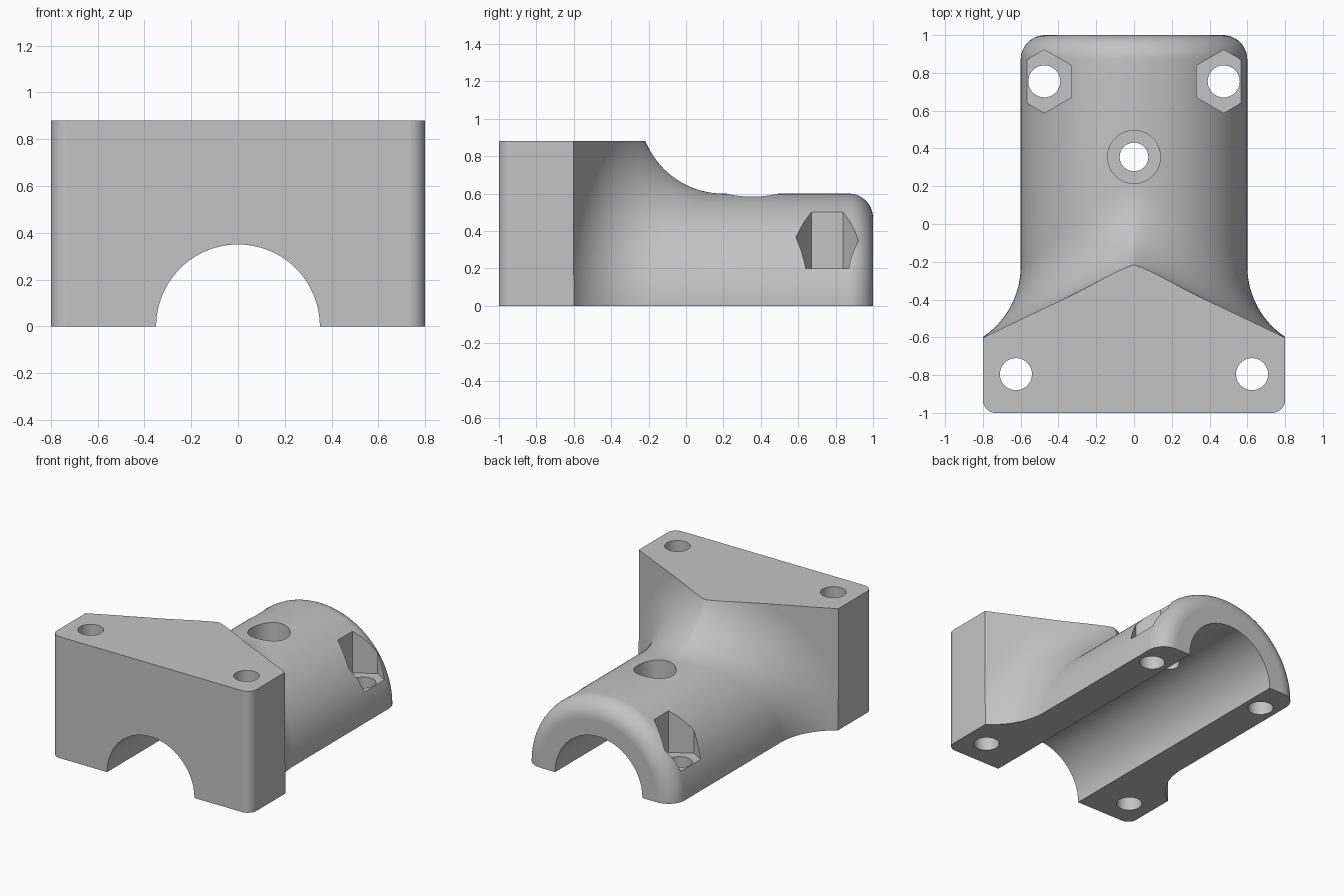
import bpy, bmesh
from math import sin, cos, pi, sqrt
from mathutils import Vector

if "Cube" in bpy.data.objects:
    bpy.data.objects.remove(bpy.data.objects["Cube"])

BARREL, BORE, FILLET, EDGE, CORNER = 0.6, 0.35, 0.45, 0.13, 0.07
TOP, BACK, FRONT, SIDE, STEPS = 0.88, 1.0, -1.0, 0.8, 96

grey = bpy.data.materials.new("light_grey")
grey.use_nodes = True
colour = (0.55, 0.55, 0.55, 1)
grey.diffuse_color = colour
grey.node_tree.nodes["Principled BSDF"].inputs["Base Color"].default_value = colour


def section(theta):
    """Closed radial section: bore, rounded back edge, barrel, fillet, wedge face."""
    radial = Vector((cos(theta), 0, round(sin(theta), 9)))
    along = Vector((0, 1, 0))
    pts = [radial * BORE + along * FRONT, radial * BORE + along * BACK]
    for i in range(13):
        a = pi / 2 * i / 12
        pts.append(radial * (BARREL - EDGE + EDGE * sin(a))
                   + along * (BACK - EDGE + EDGE * cos(a)))
    # rolling-ball fillet between the barrel and the sloped wedge face
    centre = radial * (BARREL + FILLET)
    bend = sqrt(centre.x ** 2 + 0.226 ** 2)
    centre.y = 0.313 - 0.5 * bend
    normal = Vector((0.5 * centre.x / bend, 1, 0)).normalized()
    angle = radial.angle(normal)
    for i in range(25):
        t = i / 24
        d = (radial * sin((1 - t) * angle) + normal * sin(t * angle)) / sin(angle)
        pts.append(centre - d * FILLET)
    outward = (radial - normal * radial.dot(normal)).normalized()
    pts.append(pts[-1] + outward * 0.6)
    pts.append(Vector((pts[-1].x, FRONT, pts[-1].z)))
    return pts


def bisect(bm, faces, point, normal, clear):
    bm.normal_update()
    edges = {e for f in faces for e in f.edges}
    verts = {v for f in faces for v in f.verts}
    bmesh.ops.bisect_plane(bm, geom=list(verts) + list(edges) + list(faces), dist=1e-5,
                           plane_co=point, plane_no=normal, clear_outer=clear)


def slice_off(bm, point, normal):
    """Remove everything beyond a plane and close the cut."""
    bisect(bm, bm.faces[:], point, normal, True)
    bmesh.ops.holes_fill(bm, edges=[e for e in bm.edges if e.is_boundary])


def circle(cx, cy, r, sides, turn=0.0):
    return [Vector((cx + r * cos(turn + 2 * pi * i / sides),
                    cy + r * sin(turn + 2 * pi * i / sides), 0)) for i in range(sides)]


def column_faces(bm, outline, planes):
    """Faces overlapping the outline's bounds and lying within all the planes."""
    x0, x1 = min(p.x for p in outline), max(p.x for p in outline)
    y0, y1 = min(p.y for p in outline), max(p.y for p in outline)
    found = []
    for f in bm.faces:
        pts = [v.co for v in f.verts]
        if (min(p.x for p in pts) < x1 and max(p.x for p in pts) > x0
                and min(p.y for p in pts) < y1 and max(p.y for p in pts) > y0
                and all((p - o).dot(n) < 2e-5 for o, n in planes for p in pts)):
            found.append(f)
    return found


def drill(bm, outline, floor=None):
    """Cut a vertical hole, right through or down to a flat floor."""
    planes = []
    if floor is not None:
        planes.append((Vector((0, 0, floor)), Vector((0, 0, -1))))
    for a, b in zip(outline, outline[1:] + outline[:1]):
        planes.append((a, Vector((b.y - a.y, a.x - b.x, 0)).normalized()))
    for i, (point, normal) in enumerate(planes):
        bisect(bm, column_faces(bm, outline, planes[:i]), point, normal, False)
    inner = set(column_faces(bm, outline, planes))
    rim = {e for f in inner for e in f.edges
           if sum(g in inner for g in e.link_faces) == 1}
    bmesh.ops.delete(bm, geom=list(inner), context="FACES")

    def bottom(v):
        return sqrt(max(0, BORE ** 2 - v.co.x ** 2)) if floor is None else floor

    # hole walls drop from the upper rim
    upper = [e for e in rim if max(v.co.z - bottom(v) for v in e.verts) > 1e-3]
    walls = bmesh.ops.extrude_edge_only(bm, edges=upper)["geom"]
    for v in walls:
        if isinstance(v, bmesh.types.BMVert):
            v.co.z = bottom(v)
    bmesh.ops.remove_doubles(bm, verts=bm.verts[:], dist=6e-5)
    if floor is not None:
        bmesh.ops.holes_fill(bm, edges=[e for e in bm.edges if e.is_boundary and all(
            abs(v.co.z - floor) < 1e-4 for v in e.verts)])


# Body swept half a turn around the bore axis
bm = bmesh.new()
rings = [[bm.verts.new(p) for p in section(pi * i / STEPS)] for i in range(STEPS + 1)]
for a, b in zip(rings, rings[1:]):
    for i in range(len(a)):
        j = (i + 1) % len(a)
        bm.faces.new((a[i], a[j], b[j], b[i]))
bm.faces.new(rings[0][::-1])
bm.faces.new(rings[-1])

# Flat top and sides, rounded front corners
slice_off(bm, Vector((0, 0, TOP)), Vector((0, 0, 1)))
for s in (-1, 1):
    slice_off(bm, Vector((s * SIDE, 0, 0)), Vector((s, 0, 0)))
    for i in range(1, 8):
        a = pi / 2 * i / 8
        normal = Vector((s * cos(a), -sin(a), 0))
        pivot = Vector((s * (SIDE - CORNER), FRONT + CORNER, 0))
        slice_off(bm, pivot + normal * CORNER, normal)

# Bolt holes and hexagonal nut pockets
for s in (-1, 1):
    drill(bm, circle(s * 0.625, -0.795, 0.085, 32))
    drill(bm, circle(s * 0.475, 0.755, 0.167, 6, pi / 2), 0.2)
    drill(bm, circle(s * 0.475, 0.755, 0.085, 32))

# Recessed centre hole
drill(bm, circle(0, 0.355, 0.14, 40), 0.42)
drill(bm, circle(0, 0.355, 0.076, 32))

# Smooth curved walls, flat machined faces, crisp edges
bm.normal_update()
bmesh.ops.recalc_face_normals(bm, faces=bm.faces[:])
bm.normal_update()
if bm.calc_volume(signed=True) < 0:
    bmesh.ops.reverse_faces(bm, faces=bm.faces[:])
for f in bm.faces:
    f.smooth = max(abs(c) for c in f.normal) < 0.99999
for e in bm.edges:
    e.smooth = len(e.link_faces) == 2 and e.calc_face_angle(0) < 0.5

mesh = bpy.data.meshes.new("clamp_body")
bm.to_mesh(mesh)
bm.free()
mesh.materials.append(grey)
bpy.context.collection.objects.link(bpy.data.objects.new("clamp_body", mesh))
